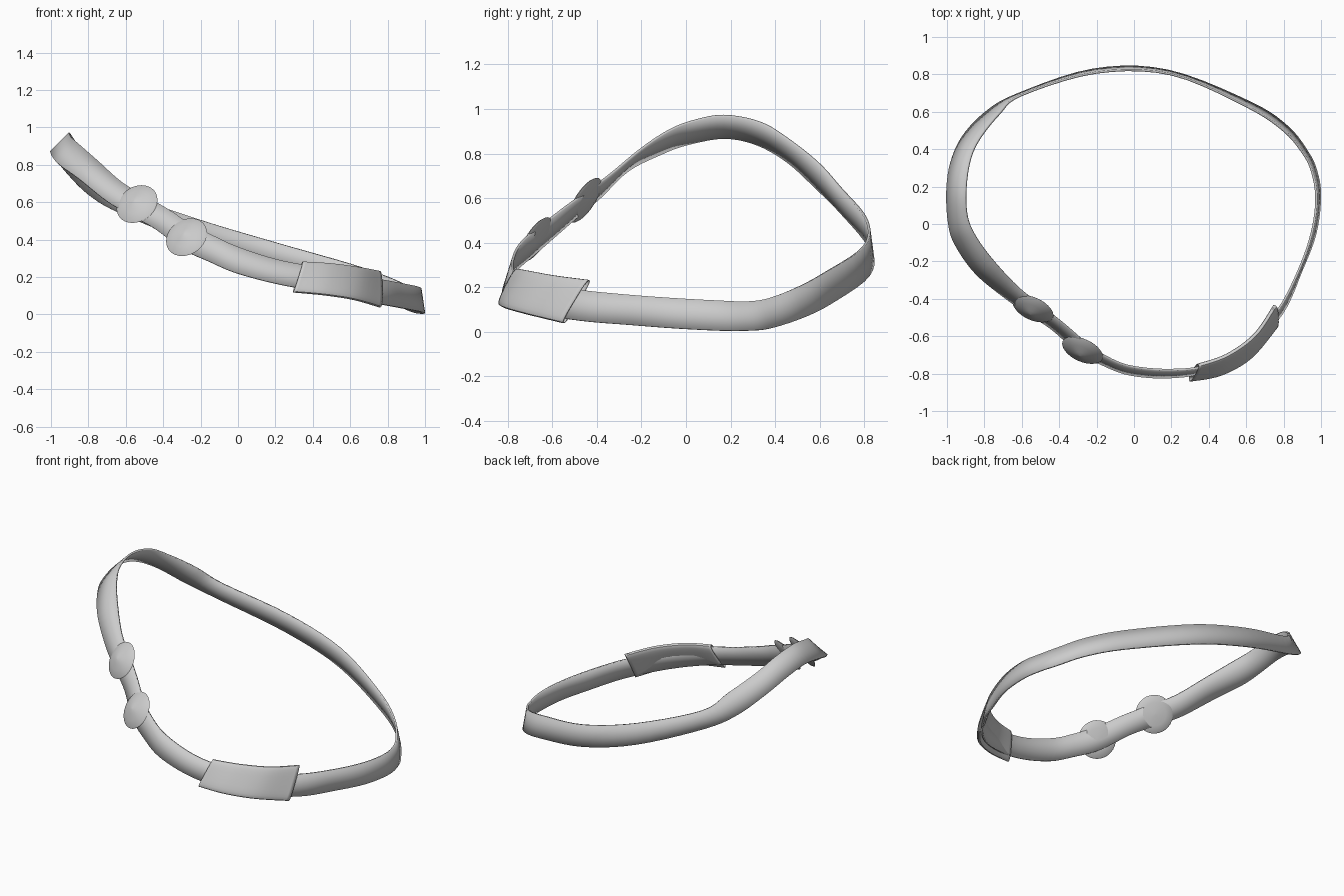
import bpy, bmesh, math
from mathutils import Vector

if "Cube" in bpy.data.objects:
    bpy.data.objects.remove(bpy.data.objects["Cube"])


def smooth_path(points, steps, closed):
    """Catmull-Rom interpolation through a few points."""
    p = [Vector(q) for q in points]
    n = len(p)
    get = (lambda i: p[i % n]) if closed else (lambda i: p[min(max(i, 0), n - 1)])
    out = []
    for i in range(n if closed else n - 1):
        a, b, c, d = (get(i + k) for k in (-1, 0, 1, 2))
        for s in range(steps):
            t = s / steps
            out.append(0.5 * (2 * b + (c - a) * t + (2 * a - 5 * b + 4 * c - d) * t * t
                              + (3 * b - a - 3 * c + d) * t ** 3))
    if not closed:
        out.append(p[-1])
    return out


def make_object(name, bm, thickness=0):
    bmesh.ops.recalc_face_normals(bm, faces=bm.faces)
    mesh = bpy.data.meshes.new(name)
    bm.to_mesh(mesh)
    bm.free()
    ob = bpy.data.objects.new(name, mesh)
    bpy.context.collection.objects.link(ob)
    if thickness:
        mod = ob.modifiers.new("thickness", "SOLIDIFY")
        mod.thickness = thickness
        mod.offset = 0
    bpy.ops.object.select_all(action="DESELECT")
    ob.select_set(True)
    bpy.context.view_layer.objects.active = ob
    bpy.ops.object.shade_smooth_by_angle(angle=math.radians(40))
    return ob


def bridge(bm, rings, wrap_rings, wrap_verts):
    rows = [[bm.verts.new(v) for v in r] for r in rings]
    n, m = len(rows), len(rows[0])
    for i in range(n if wrap_rings else n - 1):
        for j in range(m if wrap_verts else m - 1):
            a, b = rows[i], rows[(i + 1) % n]
            k = (j + 1) % m
            bm.faces.new((a[j], b[j], b[k], a[k]))


# Belt strap: upper and lower edges of a tilting closed band
upper = [(-.90, .17, .97), (-.89, .03, .945), (-.84, -.08, .90), (-.75, -.20, .82),
         (-.62, -.34, .705), (-.50, -.435, .635), (-.37, -.54, .56), (-.24, -.65, .475),
         (-.12, -.725, .415), (0, -.765, .36), (.20, -.78, .295), (.40, -.755, .255),
         (.60, -.65, .215), (.77, -.46, .185), (.88, -.25, .165), (.95, -.05, .15),
         (.975, .13, .14), (.955, .27, .135), (.91, .37, .15), (.80, .50, .20),
         (.60, .63, .27), (.20, .80, .385), (-.20, .81, .505), (-.60, .69, .65)]
lower = [(-1, .17, .87), (-.99, .0, .84), (-.955, -.11, .80), (-.85, -.26, .725),
         (-.70, -.385, .605), (-.57, -.475, .53), (-.44, -.56, .455), (-.30, -.68, .35),
         (-.16, -.755, .285), (-.02, -.805, .225), (.18, -.82, .17), (.38, -.79, .13),
         (.60, -.685, .085), (.79, -.48, .05), (.895, -.25, .03), (.97, -.05, .015),
         (.995, .15, .005), (.975, .28, .005), (.93, .38, .015), (.82, .52, .06),
         (.62, .65, .125), (.18, .82, .25), (-.22, .825, .375), (-.63, .69, .54)]
# left rear corner, closing the loop
upper += [(-.72, .59, .76), (-.83, .45, .87), (-.88, .33, .94)]
lower += [(-.80, .59, .64), (-.92, .46, .76), (-.98, .32, .84)]
bm = bmesh.new()
pairs = zip(smooth_path(upper, 5, True), smooth_path(lower, 5, True))
bridge(bm, [[u.lerp(l, t / 2) for t in range(3)] for u, l in pairs], True, False)
make_object("belt_strap", bm, 0.012)

# Keeper sleeve: flattened oval tube around the strap
top = [(.345, -.755, .28), (.50, -.70, .27), (.65, -.59, .25), (.755, -.435, .23)]
bottom = [(.295, -.835, .12), (.46, -.805, .105), (.62, -.715, .08), (.76, -.55, .04)]
us, ls = smooth_path(top, 6, False), smooth_path(bottom, 6, False)
rings = []
for i, (u, l) in enumerate(zip(us, ls)):
    along = us[min(i + 1, len(us) - 1)] - us[max(i - 1, 0)]
    normal = along.cross(u - l).normalized()
    mid, half = (u + l) / 2, (u - l) / 2
    ring = []
    for k in range(24):
        a = math.tau * k / 24
        c, s = math.cos(a), math.sin(a)
        ring.append(mid + half * math.copysign(abs(c) ** .7, c)
                    + normal * (0.017 * math.copysign(abs(s) ** .7, s)))
    rings.append(ring)
bm = bmesh.new()
bridge(bm, rings, False, True)
make_object("belt_keeper", bm, 0.005)

# Two round studs with a thin rim and a raised point
profile = [(.001, -.018), (.07, -.014), (.110, -.005), (.117, 0),
           (.110, .006), (.07, .021), (.03, .035), (.001, .041)]
facing = Vector((-.355, -.786, .506)).to_track_quat("Z", "Y")
for name, centre in (("stud_upper", (-.54, -.453, .59)), ("stud_lower", (-.275, -.675, .413))):
    bm = bmesh.new()
    bridge(bm, [[(r * math.cos(math.tau * k / 32), r * math.sin(math.tau * k / 32), z)
                 for k in range(32)] for r, z in profile], False, True)
    bmesh.ops.holes_fill(bm, edges=bm.edges)
    stud = make_object(name, bm)
    stud.rotation_mode = "QUATERNION"
    stud.rotation_quaternion = facing
    stud.location = centre
